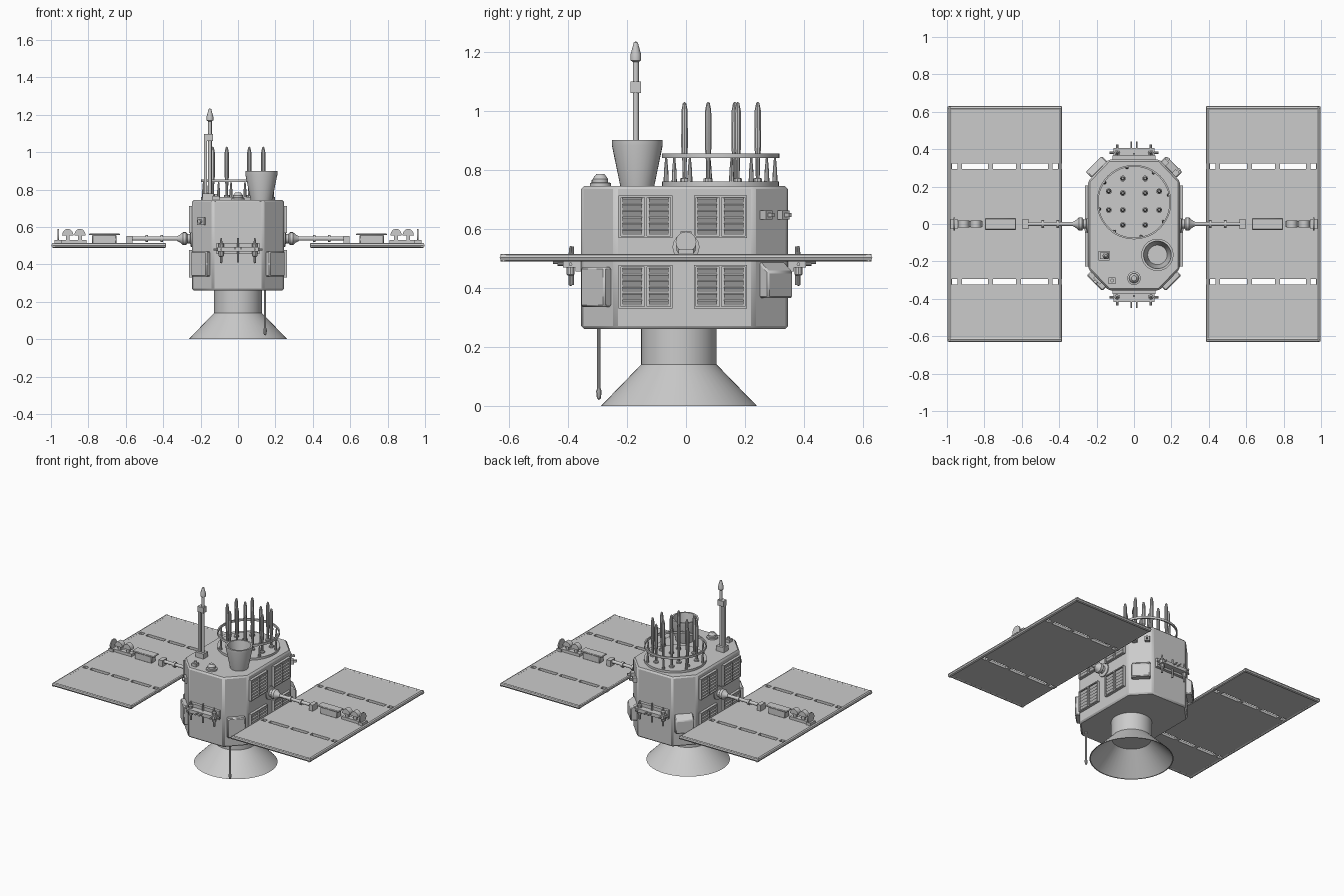
import bpy, bmesh, math
from mathutils import Matrix, Vector

old = bpy.data.objects.get("Cube")
if old:
    bpy.data.objects.remove(old, do_unlink=True)

grey = bpy.data.materials.new("light grey metal")
grey.use_nodes = True
colour = (0.6, 0.6, 0.6, 1)
grey.diffuse_color = colour
grey.node_tree.nodes["Principled BSDF"].inputs["Base Color"].default_value = colour


def finish(name, bm, bevel=0):
    bmesh.ops.recalc_face_normals(bm, faces=bm.faces)
    me = bpy.data.meshes.new(name)
    bm.to_mesh(me)
    bm.free()
    me.materials.append(grey)
    me.shade_smooth()
    me.set_sharp_from_angle(angle=math.radians(32))
    ob = bpy.data.objects.new(name, me)
    bpy.context.collection.objects.link(ob)
    if bevel:
        mod = ob.modifiers.new("bevel", "BEVEL")
        mod.width, mod.segments = bevel, 1
    return ob


def box(bm, x, y, z, m=Matrix()):
    """Box from (low, high) ranges."""
    size = [abs(r[1] - r[0]) for r in (x, y, z)]
    mid = Vector([(r[0] + r[1]) / 2 for r in (x, y, z)])
    bmesh.ops.create_cube(bm, size=1, matrix=m @ Matrix.Translation(mid) @ Matrix.Diagonal((*size, 1)))


def lathe(bm, profile, at=(0, 0, 0), axis=(0, 0, 1), n=24):
    """Spin (radius, height) points round an axis."""
    m = Matrix.Translation(at) @ Vector(axis).to_track_quat("Z", "Y").to_matrix().to_4x4()
    rings = []
    for r, h in profile:
        count = n if r else 1
        rings.append([bm.verts.new(m @ Vector((r * math.cos(math.tau * i / n), r * math.sin(math.tau * i / n), h)))
                      for i in range(count)])
    for a, b in zip(rings, rings[1:]):
        for i in range(n):
            j = (i + 1) % n
            face = [a[i % len(a)], a[j % len(a)], b[j % len(b)], b[i % len(b)]]
            bm.faces.new(list(dict.fromkeys(face)))


def rod(bm, a, b, r, n=10):
    a, b = Vector(a), Vector(b)
    length = (b - a).length
    lathe(bm, [(0, 0), (r, 0), (r, length), (0, length)], a, b - a, n)


# Octagonal body
bm = bmesh.new()
outline = [(0.135, -0.355), (0.245, -0.24), (0.245, 0.23), (0.135, 0.345)]
outline += [(-x, y) for x, y in reversed(outline)]
base = bm.faces.new([bm.verts.new((x, y, 0.26)) for x, y in outline])
top = bmesh.ops.extrude_face_region(bm, geom=[base])["geom"]
bmesh.ops.translate(bm, vec=(0, 0, 0.485), verts=[v for v in top if isinstance(v, bmesh.types.BMVert)])
finish("body", bm, 0.01)

# Engine neck and hollow bell
bm = bmesh.new()
lathe(bm, [(0.128, 0.265), (0.128, 0.14), (0.264, 0), (0.258, 0), (0.122, 0.138), (0, 0.138)], (0, -0.024, 0), n=48)
finish("engine_bell", bm)

# Rod hanging beside the engine
bm = bmesh.new()
lathe(bm, [(0, 0.02), (0.007, 0.025), (0.01, 0.05), (0.006, 0.06), (0.006, 0.27)], (0.145, -0.295, 0), n=10)
finish("lower_probe", bm)

# Open cup on the roof
bm = bmesh.new()
lathe(bm, [(0.057, 0), (0.086, 0.14), (0.086, 0.158), (0.074, 0.158), (0.052, 0.02), (0, 0.02)], (0.125, -0.165, 0.742), n=32)
finish("roof_cup", bm)

# Antenna bed, hoop and posts
cy = 0.117
bm = bmesh.new()
lathe(bm, [(0, 0), (0.198, 0), (0.198, 0.018), (0, 0.018)], (0, cy, 0.742), n=48)
finish("antenna_bed", bm)
bm = bmesh.new()
lathe(bm, [(0.19, 0.84), (0.199, 0.84), (0.199, 0.855), (0.19, 0.855), (0.19, 0.84)], (0, cy, 0), n=48)
for i in range(8):
    a = math.tau * i / 8 + 0.2
    lathe(bm, [(0.009, 0.755), (0.007, 0.8), (0.003, 0.845)],
          (0.188 * math.cos(a), cy + 0.188 * math.sin(a), 0), n=8)
finish("antenna_hoop", bm)

# Spike antennas
bm = bmesh.new()
spots = [(0.06, y) for y in (-0.005, 0.075, 0.165, 0.243)] + [(0.135, 0.075), (0.135, 0.175)]
for x, y in spots:
    for s in (-1, 1):
        lathe(bm, [(0.016, 0.755), (0.016, 0.77), (0.007, 0.772), (0.008, 0.83), (0.012, 0.88),
                   (0.011, 1.0), (0.006, 1.025), (0, 1.03)], (s * x, y, 0), n=10)
finish("spike_antennas", bm)

# Tall mast
bm = bmesh.new()
box(bm, (-0.19, -0.13), (-0.195, -0.145), (0.74, 0.78))
box(bm, (-0.182, -0.166), (-0.18, -0.16), (0.76, 1.09))
box(bm, (-0.182, -0.135), (-0.188, -0.152), (1.06, 1.098))
lathe(bm, [(0.01, 0.76), (0.01, 1.165), (0.018, 1.17), (0.018, 1.19), (0.007, 1.23), (0, 1.235)], (-0.15, -0.17, 0), n=12)
finish("mast", bm)

# Small roof sensors
bm = bmesh.new()
lathe(bm, [(0.036, 0), (0.036, 0.012), (0.026, 0.014), (0.026, 0.026), (0.014, 0.042), (0, 0.042)], (0, -0.29, 0.743), n=20)
box(bm, (-0.135, -0.1), (-0.32, -0.285), (0.74, 0.765))
lathe(bm, [(0.01, 0), (0.01, 0.012), (0, 0.012)], (-0.117, -0.302, 0.765), n=12)
finish("roof_sensors", bm)

# Louvred side panels
for s, side in ((1, "left"), (-1, "right")):
    bm = bmesh.new()
    for y0, y1 in ((-0.228, -0.045), (0.027, 0.207)):
        for z0, z1 in ((0.33, 0.477), (0.568, 0.713)):
            mid = (y0 + y1) / 2
            box(bm, (s * 0.24, s * 0.252), (y0, y1), (z0, z1))
            for a, b in ((y0, y0 + 0.007), (mid - 0.004, mid + 0.004), (y1 - 0.007, y1)):
                box(bm, (s * 0.245, s * 0.263), (a, b), (z0, z1))
            for z in (z0, z1 - 0.007):
                box(bm, (s * 0.245, s * 0.263), (y0, y1), (z, z + 0.007))
            for i in range(6):
                z = z0 + 0.02 + i * 0.0215
                tilt = Matrix.Translation((s * 0.255, mid, z)) @ Matrix.Rotation(s * 0.5, 4, "Y")
                for a in (-1, 1):
                    box(bm, (-0.004, 0.004), (a * 0.012, a * 0.078), (-0.009, 0.009), tilt)
    finish(side + "_louvres", bm)

# Boxes and fittings on the four chamfers; local x points outwards
for sx, sy, name in ((1, -1, "front_left"), (-1, -1, "front_right"), (1, 1, "back_left"), (-1, 1, "back_right")):
    m = Matrix.Translation((sx * 0.19, sy * 0.296, 0)) @ Matrix.Rotation(math.atan2(sy, sx), 4, "Z")
    bm = bmesh.new()
    if sy < 0:
        box(bm, (-0.01, 0.03), (-0.058, 0.058), (0.335, 0.47), m)
    else:
        box(bm, (-0.01, 0.035), (-0.06, 0.06), (0.365, 0.49), m)
        bm.verts.ensure_lookup_table()
        for v in bm.verts:  # sloping upper face
            local = m.inverted() @ v.co
            if local.x > 0 and local.z > 0.45:
                v.co.z -= 0.035
    finish(name + "_corner_box", bm, 0.006)
    bm = bmesh.new()
    if (sx, sy) == (-1, -1):
        box(bm, (-0.01, 0.015), (-0.025, 0.025), (0.61, 0.65), m)
        lathe(bm, [(0.011, 0), (0.011, 0.012), (0, 0.012)], m @ Vector((0.015, 0, 0.63)), (sx, sy, 0), 12)
    elif (sx, sy) == (1, 1):
        for y in (-0.04, 0.04):
            box(bm, (-0.01, 0.02), (y - 0.016, y + 0.016), (0.632, 0.662), m)
            box(bm, (0.02, 0.04), (y - 0.006, y + 0.006), (0.64, 0.654), m)
    if bm.verts:
        finish(name + "_fitting", bm)
    else:
        bm.free()

# Thruster brackets, front and back
for s, wall, side in ((-1, 0.355, "front"), (1, 0.345, "back")):
    def out(a, b):
        return (s * (wall + a), s * (wall + b))
    bm = bmesh.new()
    box(bm, (-0.115, 0.115), out(-0.01, 0.02), (0.455, 0.515))
    box(bm, (-0.11, 0.11), out(0, 0.062), (0.468, 0.492))
    for x in (-0.09, 0.09):
        y = s * (wall + 0.036)
        lathe(bm, [(0, -0.075), (0.007, -0.07), (0.007, -0.04), (0.014, -0.035), (0.014, 0.03),
                   (0.007, 0.035), (0.004, 0.06), (0, 0.062)], (x, y, 0.48), n=10)
        rod(bm, (x, s * wall, 0.48), (x, s * (wall + 0.08), 0.48), 0.006)
        rod(bm, (x, y, 0.48), (x * 1.45, y, 0.48), 0.006)
    for x in (-0.015, 0.015):
        rod(bm, (x, s * wall, 0.485), (x, s * (wall + 0.095), 0.485), 0.005)
    rod(bm, (0, s * (wall + 0.03), 0.41), (0, s * (wall + 0.03), 0.54), 0.006)
    finish(side + "_thruster_bracket", bm)

slot_y = (0.295, 0.323)
bridges = [(0.385, 0.397), (0.435, 0.46), (0.605, 0.63), (0.755, 0.78), (0.92, 0.943), (0.98, 0.993)]
for s, side in ((1, "left"), (-1, "right")):
    # Slotted solar wing
    bm = bmesh.new()
    thick = (0.493, 0.511)
    span = (s * 0.39, s * 0.99)
    box(bm, span, (-slot_y[0], slot_y[0]), thick)
    for t in (-1, 1):
        box(bm, span, (t * slot_y[1], t * 0.625), thick)
        for a, b in bridges:
            box(bm, (s * a, s * b), (t * slot_y[0], t * slot_y[1]), thick)
        rod(bm, (s * 0.387, t * 0.618, 0.502), (s * 0.993, t * 0.618, 0.502), 0.013, 8)
    for x in (0.395, 0.985):
        rod(bm, (s * x, -0.628, 0.502), (s * x, 0.628, 0.502), 0.013 if x > 0.5 else 0.011, 8)
    finish(side + "_solar_wing", bm)

    # Boom with turned shoulder joint
    bm = bmesh.new()
    lathe(bm, [(0.046, 0), (0.046, 0.012), (0.025, 0.016), (0.025, 0.03), (0.034, 0.037), (0.034, 0.055),
               (0.022, 0.068), (0.013, 0.085), (0.011, 0.086), (0.011, 0.35), (0, 0.35)],
          (s * 0.24, 0, 0.538), (s, 0, 0), 16)
    for x in (0.4, 0.48):
        rod(bm, (s * x, 0, 0.538), (s * (x + 0.015), 0, 0.538), 0.018, 12)
    box(bm, (s * 0.565, s * 0.595), (-0.026, 0.026), (0.51, 0.553))
    finish(side + "_boom", bm)

    # Equipment pod
    bm = bmesh.new()
    box(bm, (s * 0.65, s * 0.78), (-0.025, 0.025), (0.508, 0.558))
    box(bm, (s * 0.63, s * 0.797), (-0.031, 0.031), (0.556, 0.565))
    finish(side + "_wing_pod", bm, 0.004)

    # Half-round sensors and end post
    bm = bmesh.new()
    box(bm, (s * 0.81, s * 0.945), (-0.016, 0.016), (0.508, 0.53))
    for x in (0.845, 0.91):
        box(bm, (s * (x - 0.01), s * (x + 0.01)), (-0.01, 0.01), (0.525, 0.556))
        arc = [(s * x + 0.03 * math.cos(math.pi * i / 12), 0.555 + 0.035 * math.sin(math.pi * i / 12)) for i in range(13)]
        face = bm.faces.new([bm.verts.new((px, -0.018, pz)) for px, pz in arc])
        new = bmesh.ops.extrude_face_region(bm, geom=[face])["geom"]
        bmesh.ops.translate(bm, vec=(0, 0.036, 0), verts=[v for v in new if isinstance(v, bmesh.types.BMVert)])
    box(bm, (s * 0.945, s * 0.98), (-0.026, 0.026), (0.508, 0.53))
    rod(bm, (s * 0.958, 0, 0.555), (s * 0.966, 0, 0.555), 0.035, 20)
    finish(side + "_wing_sensors", bm)
